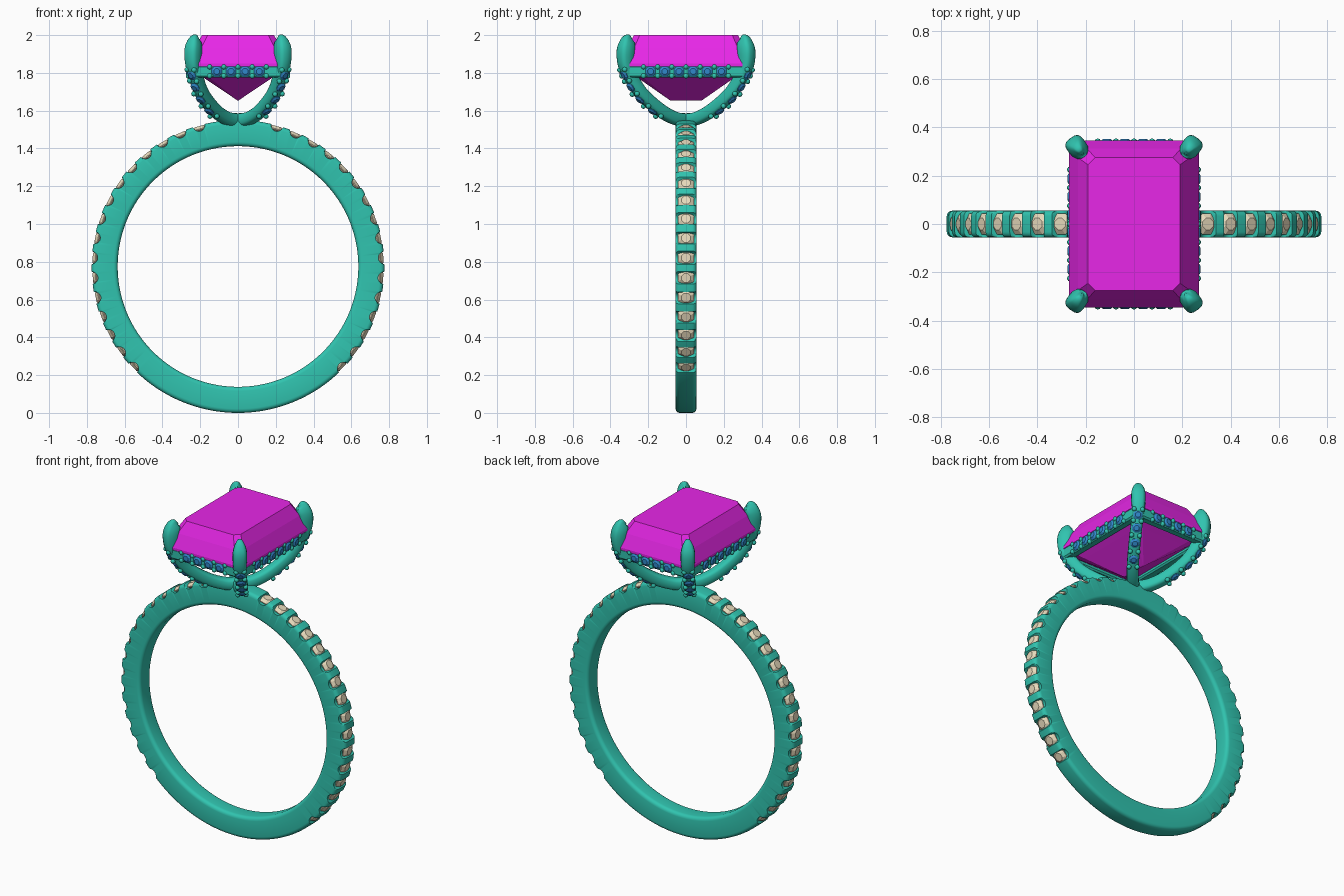
import bpy, bmesh, math
from mathutils import Vector, Matrix

if "Cube" in bpy.data.objects:
    bpy.data.objects.remove(bpy.data.objects["Cube"])


def material(name, rgb):
    m = bpy.data.materials.new(name)
    m.diffuse_color = (*rgb, 1)
    m.use_nodes = True
    m.node_tree.nodes["Principled BSDF"].inputs["Base Color"].default_value = m.diffuse_color
    return m


METAL = material("green_metal", (0.03, 0.55, 0.43))
MAGENTA = material("magenta_gem", (0.8, 0.02, 0.8))
CREAM = material("cream_gem", (0.8, 0.7, 0.5))
BLUE = material("blue_gem", (0.03, 0.25, 0.6))


def finish(name, bm, mat, smooth=True):
    bmesh.ops.recalc_face_normals(bm, faces=bm.faces)
    me = bpy.data.meshes.new(name)
    bm.to_mesh(me)
    bm.free()
    me.materials.append(mat)
    ob = bpy.data.objects.new(name, me)
    bpy.context.collection.objects.link(ob)
    if smooth:
        bpy.ops.object.select_all(action='DESELECT')
        ob.select_set(True)
        bpy.context.view_layer.objects.active = ob
        bpy.ops.object.shade_smooth_by_angle(angle=math.radians(40))
    return ob


def loft(bm, rings, closed=False):
    """Skin a list of point rings; cap the ends unless closed into a loop."""
    rows = [[bm.verts.new(p) for p in r] for r in rings]
    n = len(rows[0])
    pairs = list(zip(rows, rows[1:])) + ([(rows[-1], rows[0])] if closed else [])
    for a, b in pairs:
        for i in range(n):
            j = (i + 1) % n
            bm.faces.new((a[i], a[j], b[j], b[i]))
    if not closed:
        bm.faces.new(rows[0])
        bm.faces.new(rows[-1])


def round_gem(bm, pos, normal, r):
    """Small eight-sided brilliant facing along normal."""
    rot = Vector(normal).to_track_quat('Z', 'Y')
    levels = [(0.55, 0.36), (1, 0.05), (1, -0.05), (0.12, -0.7)]
    loft(bm, [[Vector(pos) + rot @ Vector((r * k * math.cos((i + .5) * math.pi / 4),
                                           r * k * math.sin((i + .5) * math.pi / 4), r * h))
               for i in range(8)] for k, h in levels])


def bead(bm, pos, r):
    bmesh.ops.create_uvsphere(bm, u_segments=10, v_segments=6, radius=r,
                              matrix=Matrix.Translation(pos))


def spline(pts, u):
    """Catmull-Rom value at u in 0..len-1 for tuples of any length."""
    i = min(int(u), len(pts) - 2)
    t = u - i
    p1, p2 = pts[i], pts[i + 1]
    p0, p3 = pts[max(i - 1, 0)], pts[min(i + 2, len(pts) - 1)]
    return [0.5 * (2 * b + (c - a) * t + (2 * a - 5 * b + 4 * c - d) * t * t
                   + (3 * b - a - 3 * c + d) * t ** 3) for a, b, c, d in zip(p0, p1, p2, p3)]


# Band: rounded rectangle swept round the finger, notched at every stone
CZ, R_IN, R_OUT, HALF_W = 0.775, 0.637, 0.775, 0.055
stone_angles = [math.radians(74.5 - 7.9 * i) for i in range(16)]
stone_angles += [math.pi - a for a in stone_angles]


def radial(a, r, y=0.0):
    return Vector((r * math.cos(a), y, CZ + r * math.sin(a)))


def notch(a):
    d = min(abs((a - s + math.pi) % (2 * math.pi) - math.pi) for s in stone_angles) * R_OUT
    return math.sqrt(max(0.031 ** 2 - d * d, 0))


section = []
BEV = 0.022
for cr, cy, start in ((R_OUT - BEV, HALF_W - BEV, 0), (R_IN + BEV, HALF_W - BEV, 90),
                      (R_IN + BEV, BEV - HALF_W, 180), (R_OUT - BEV, BEV - HALF_W, 270)):
    for k in range(5):
        q = math.radians(start + 22.5 * k)
        section.append((cr + BEV * math.cos(q), cy + BEV * math.sin(q)))
bm = bmesh.new()
rings = []
for i in range(900):
    a = 2 * math.pi * i / 900
    top = R_OUT - notch(a)
    rings.append([radial(a, min(r, top), y) for r, y in section])
loft(bm, rings, closed=True)
finish("band", bm, METAL)

# Band stones and the beads that hold them
gems, beads = bmesh.new(), bmesh.new()
for s in stone_angles:
    round_gem(gems, radial(s, 0.754), radial(s, 1) - radial(s, 0), 0.047)
    for da in (-3.2, 3.2):
        for y in (-0.037, 0.037):
            bead(beads, radial(s + math.radians(da), 0.76, y), 0.014)
finish("band_stones", gems, CREAM, False)
finish("band_beads", beads, METAL)

# Centre stone: step-cut rectangle with clipped corners
levels = [(0.19, 0.275, 2.0, 0.03), (0.232, 0.312, 1.93, 0.037), (0.268, 0.345, 1.85, 0.045),
          (0.268, 0.345, 1.835, 0.045), (0.175, 0.25, 1.77, 0.03), (0.004, 0.085, 1.655, 0.002)]
bm = bmesh.new()
loft(bm, [[(x, y - c, z), (x - c, y, z), (c - x, y, z), (-x, y - c, z),
           (-x, c - y, z), (c - x, -y, z), (x - c, -y, z), (x, c - y, z)]
          for x, y, z, c in levels])
finish("centre_stone", bm, MAGENTA, False)

# Claws: x, y, z, half width, half thickness along one arm
ARM = [(0.0, 0.0, 1.55, .034, .036), (.06, .06, 1.56, .034, .034), (.125, .14, 1.605, .034, .034),
       (.19, .235, 1.69, .034, .034), (.222, .293, 1.78, .034, .036), (.234, .316, 1.845, .038, .042),
       (.237, .320, 1.91, .041, .044), (.231, .312, 1.95, .036, .042), (.222, .301, 1.978, .022, .034),
       (.215, .292, 1.987, .006, .012)]


def frame(u, sx, sy):
    """Centre, side and outward vectors of an arm at u."""
    def at(v):
        p = spline(ARM, v)
        return Vector((p[0] * sx, p[1] * sy, p[2]))
    t = (at(min(u + .02, len(ARM) - 1)) - at(max(u - .02, 0))).normalized()
    side = Vector((-0.8 * sy, 0.6 * sx, 0)).normalized()
    side = (side - t * side.dot(t)).normalized()
    out = t.cross(side).normalized()
    if out.dot(Vector((sx * .6, sy * .8, -0.5))) < 0:
        out = -out
    return at(u), side, out


def sq(v):
    return math.copysign(abs(v) ** 0.65, v)


claws, gems, beads = bmesh.new(), bmesh.new(), bmesh.new()
N = 5 * (len(ARM) - 1)
for sx in (-1, 1):
    for sy in (-1, 1):
        rings = []
        for i in range(N + 1):
            u = i / 5
            c, side, out = frame(u, sx, sy)
            w, h = spline(ARM, u)[3:]
            rings.append([c + side * w * sq(math.cos(k * math.pi / 8))
                          + out * h * sq(math.sin(k * math.pi / 8)) for k in range(16)])
        loft(claws, rings)
        # four stones down each claw
        for u in (2.25, 2.9, 3.55, 4.3):
            c, side, out = frame(u, sx, sy)
            round_gem(gems, c + out * 0.033, out, 0.028)
        for u in (1.92, 2.57, 3.22, 3.92, 4.7):
            c, side, out = frame(u, sx, sy)
            for k in (-1, 1):
                bead(beads, c + out * 0.034 + side * 0.023 * k, 0.014)
finish("claws", claws, METAL)

# Gallery rails between the claws, with their stones and beads
rails = bmesh.new()
RZ = 1.808
for s in (-1, 1):
    for half, off, count, swap in ((0.22, 0.318, 4, False), (0.30, 0.241, 6, True)):
        def place(a, o, z):
            return Vector((o * s, a, z)) if swap else Vector((a, o * s, z))
        prof = [(-.026, -.024), (-.018, -.033), (.016, -.033), (.025, -.024),
                (.025, .024), (.016, .033), (-.018, .033), (-.026, .024)]
        loft(rails, [[place(a, off + o, RZ + z) for o, z in prof] for a in (-half, half)])
        for i in range(count):
            round_gem(gems, place((i - (count - 1) / 2) * 0.075, off + 0.023, RZ),
                      place(0, 1, 0), 0.03)
        for i in range(count + 1):
            for dz in (-0.024, 0.024):
                bead(beads, place((i - count / 2) * 0.075, off + 0.022, RZ + dz), 0.014)
finish("gallery_rails", rails, METAL)
finish("setting_stones", gems, BLUE, False)
finish("setting_beads", beads, METAL)
